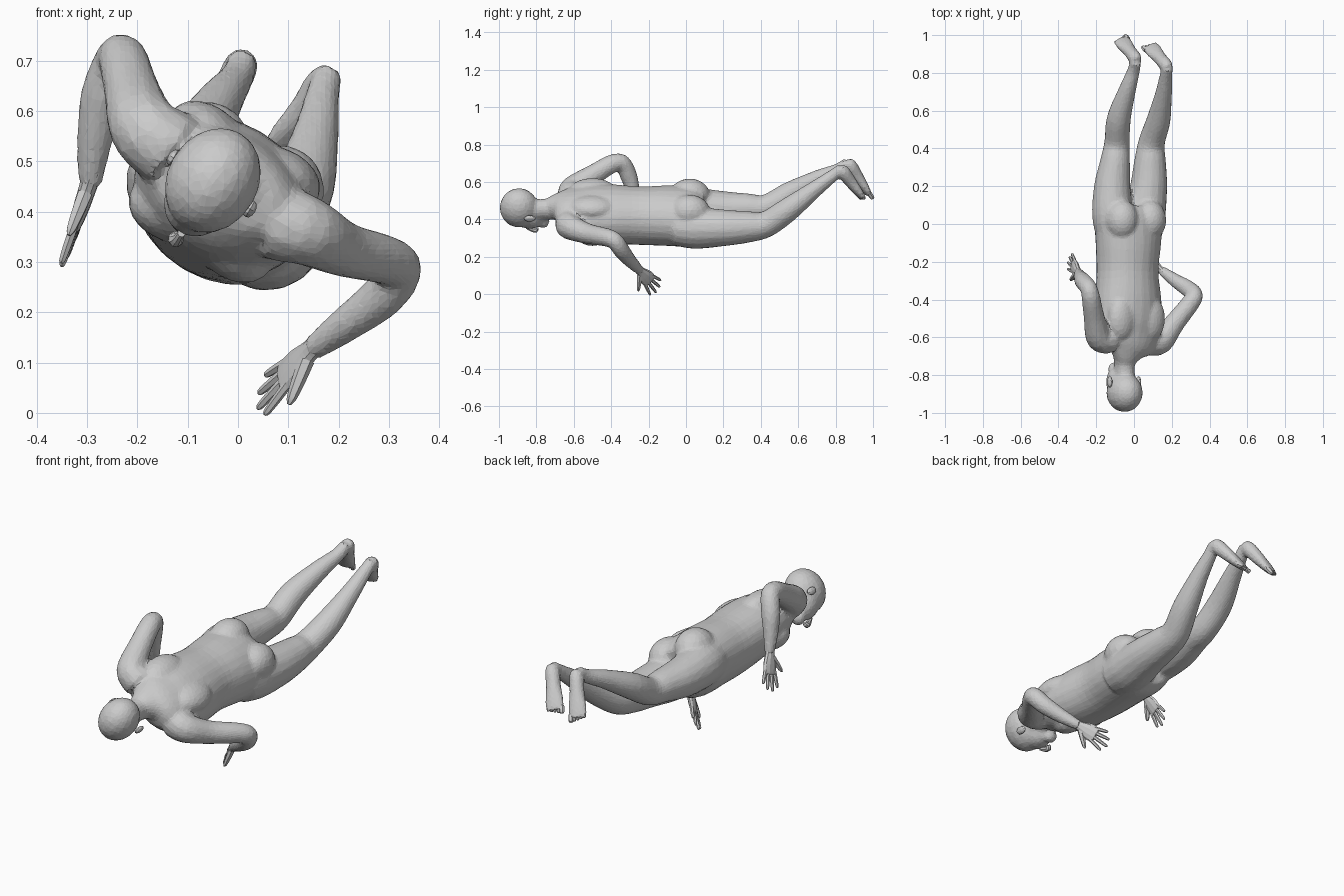
import bpy, bmesh, math
from mathutils import Vector, Matrix

cube = bpy.data.objects.get("Cube")
if cube:
    bpy.data.objects.remove(cube, do_unlink=True)

skin = bpy.data.materials.new("plain_grey")
skin.use_nodes = True
GREY = (0.6, 0.6, 0.6, 1)
skin.diffuse_color = GREY
skin.node_tree.nodes["Principled BSDF"].inputs["Base Color"].default_value = GREY

# The trunk is rolled about y: its own sideways and backward axes
ACROSS = Vector((0.86, 0, -0.51))
LENGTH = Vector((0, 1, 0))
BACK = Vector((0.51, 0, 0.86))


def tube(bm, stations, side, sides=12, steps=4):
    """Closed elliptical tube through (x, y, z, half width, half depth)."""
    p = [Vector(s) for s in stations]
    p = [p[0] * 2 - p[1]] + p + [p[-1] * 2 - p[-2]]
    path = []
    for a, b, c, d in zip(p, p[1:], p[2:], p[3:]):
        for i in range(steps):
            t = i / steps
            path.append((b * 2 + (c - a) * t + (a * 2 - b * 5 + c * 4 - d) * t * t
                         + (b * 3 - a - c * 3 + d) * t ** 3) * 0.5)
    path.append(p[-2])
    rings = []
    for i, s in enumerate(path):
        ahead, behind = path[min(i + 1, len(path) - 1)], path[max(i - 1, 0)]
        along = (Vector(ahead[:3]) - Vector(behind[:3])).normalized()
        wide = Vector(side)
        wide = (wide - along * wide.dot(along)).normalized()
        deep = along.cross(wide)
        ring = []
        for k in range(sides):
            a = 2 * math.pi * k / sides
            ring.append(bm.verts.new(Vector(s[:3]) + wide * s[3] * math.cos(a)
                                     + deep * s[4] * math.sin(a)))
        rings.append(ring)
    for r, q in zip(rings, rings[1:]):
        for k in range(sides):
            n = (k + 1) % sides
            bm.faces.new((r[k], r[n], q[n], q[k]))
    bm.faces.new(rings[0][::-1])
    bm.faces.new(rings[-1])


def round_tube(bm, stations, side, sides=12):
    tube(bm, [(x, y, z, r, r) for x, y, z, r in stations], side, sides)


def ball(bm, centre, radii, u=16, v=10):
    """Ellipsoid with radii across, along and behind the trunk axes."""
    m = Matrix((ACROSS * radii[0], LENGTH * radii[1], BACK * radii[2])).transposed()
    m = Matrix.Translation(centre) @ m.to_4x4()
    bmesh.ops.create_uvsphere(bm, u_segments=u, v_segments=v, radius=1, matrix=m)


def finish(bm, name):
    bmesh.ops.recalc_face_normals(bm, faces=bm.faces)
    mesh = bpy.data.meshes.new(name)
    bm.to_mesh(mesh)
    bm.free()
    obj = bpy.data.objects.new(name, mesh)
    bpy.context.collection.objects.link(obj)
    mesh.materials.append(skin)
    return obj


# Trunk and neck
bm = bmesh.new()
tube(bm, [(-.05, -.82, .45, .055, .06), (-.05, -.74, .455, .055, .058),
          (-.04, -.69, .465, .09, .07), (-.03, -.64, .46, .16, .10),
          (-.03, -.55, .44, .185, .135), (-.03, -.42, .43, .185, .15),
          (-.035, -.25, .42, .168, .152), (-.03, -.1, .42, .18, .155),
          (-.03, .02, .415, .188, .15), (-.03, .09, .41, .15, .12)], ACROSS, 24)

# Buttocks, shoulder blades and chest muscles
hip = Vector((-.03, .02, .42))
chest = Vector((-.03, -.5, .44))
for s in (-1, 1):
    ball(bm, hip + ACROSS * .085 * s + BACK * .075, (.09, .11, .092))
    ball(bm, chest + ACROSS * .09 * s + BACK * .085, (.08, .12, .055))
    ball(bm, chest + ACROSS * .08 * s - BACK * .09, (.08, .09, .058))

# Skull, face and jaw
ball(bm, (-.05, -.893, .462), (.092, .104, .11))
ball(bm, (-.08, -.835, .42), (.068, .085, .072))
ball(bm, (-.1, -.765, .39), (.038, .035, .038))

# Legs
round_tube(bm, [(-.1, -.06, .455, .1), (-.115, .05, .46, .108), (-.115, .2, .455, .097),
                (-.1, .33, .46, .08), (-.09, .43, .466, .068), (-.08, .56, .54, .064),
                (-.035, .71, .62, .046), (-.003, .81, .665, .034),
                (.01, .86, .7, .03)], ACROSS, 16)
round_tube(bm, [(.05, -.06, .36, .1), (.055, .05, .355, .113), (.078, .2, .355, .099),
                (.085, .33, .36, .085), (.093, .43, .375, .071), (.13, .55, .455, .064),
                (.155, .68, .555, .046), (.168, .78, .63, .034),
                (.178, .83, .67, .03)], ACROSS, 16)

# Arms
round_tube(bm, [(-.13, -.61, .52, .08), (-.185, -.6, .565, .072), (-.21, -.5, .635, .057),
                (-.228, -.39, .7, .05), (-.24, -.34, .7, .046), (-.268, -.305, .63, .046),
                (-.285, -.28, .54, .036), (-.295, -.255, .45, .024)], LENGTH)
round_tube(bm, [(.08, -.62, .38, .08), (.14, -.62, .36, .07), (.21, -.53, .325, .056),
                (.29, -.43, .305, .05), (.32, -.38, .285, .046), (.29, -.345, .235, .045),
                (.22, -.3, .18, .037), (.145, -.245, .125, .025)], BACK)

# Feet, pointed backwards with the soles turned up
FOOT_SIDE = Vector((.9, .4, -.2))
feet = {"right": ((.014, .868, .706), (-.068, .975, .535), 1),
        "left": ((.18, .828, .672), (.085, .94, .52), -1)}
for heel, toe, inner in feet.values():
    h, t = Vector(heel), Vector(toe)
    tube(bm, [(*h.lerp(t, f), w, d) for f, w, d in
              ((-.04, .025, .025), (.12, .036, .037), (.45, .036, .033),
               (.8, .046, .024), (1.03, .043, .015))], FOOT_SIDE)

# Blend everything into one faceted skin
body = finish(bm, "body")
mod = body.modifiers.new("Blend", 'REMESH')
mod.mode, mod.voxel_size = 'VOXEL', 0.01
mod = body.modifiers.new("Soften", 'SMOOTH')
mod.factor, mod.iterations = 0.5, 6
mod = body.modifiers.new("Facets", 'DECIMATE')
mod.ratio = 0.22
bpy.context.view_layer.update()
graph = bpy.context.evaluated_depsgraph_get()
blended = bpy.data.meshes.new_from_object(body.evaluated_get(graph))
body.modifiers.clear()
body.data = blended
blended.materials.clear()
blended.materials.append(skin)
blended.polygons.foreach_set("material_index", [0] * len(blended.polygons))
blended.polygons.foreach_set("use_smooth", [False] * len(blended.polygons))

# Toes
for name, (heel, toe, inner) in feet.items():
    bm = bmesh.new()
    t = Vector(toe)
    d = (t - Vector(heel)).normalized()
    for i in range(5):
        base = t + FOOT_SIDE * inner * (.032 - .016 * i) - d * (.015 + .004 * i)
        r = .013 if i == 0 else .0085
        round_tube(bm, [(*(base + d * f), r * k) for f, k in
                        ((0, 1), (.022, 1), (.034, .85), (.038, .4))], FOOT_SIDE, 6)
    finish(bm, name + "_toes")


def hand(name, wrist, direction, thumb_side):
    bm = bmesh.new()
    w, d = Vector(wrist), Vector(direction).normalized()
    s = Vector(thumb_side)
    s = (s - d * s.dot(d)).normalized()
    tube(bm, [(*(w + d * f), a, b) for f, a, b in
              ((-.025, .023, .021), (.015, .026, .018), (.06, .04, .016),
               (.1, .04, .012), (.108, .034, .008))], s, 10)
    # Four spread fingers
    for i, length in enumerate((.085, .098, .09, .07)):
        off = 1.5 - i
        way = (d + s * off * .17).normalized()
        base = w + d * (.092 - .004 * abs(off)) + s * off * .019
        round_tube(bm, [(*(base + way * length * f), .0095 * k) for f, k in
                        ((0, 1), (.5, .95), (.9, .75), (1, .35))], s, 6)
    # Thumb
    way = (d * .75 + s * .75).normalized()
    base = w + d * .025 + s * .015
    round_tube(bm, [(*(base + way * f), r) for f, r in
                    ((0, .016), (.04, .014), (.08, .01), (.095, .004))], s, 6)
    finish(bm, name)


hand("left_hand", (.15, -.25, .13), (-.6, .55, -.58), (.08, -.68, -.73))
hand("right_hand", (-.294, -.258, .462), (-.28, .38, -.87), (-.2, -.88, -.35))

# Ears and nose
for name, place in (("right_ear", (-.128, -.835, .507)), ("left_ear", (.024, -.835, .405))):
    bm = bmesh.new()
    ball(bm, place, (.012, .032, .018), 10, 6)
    finish(bm, name)
bm = bmesh.new()
tube(bm, [(-.112, -.85, .358, .008, .01), (-.12, -.825, .346, .01, .013),
          (-.124, -.803, .344, .016, .015), (-.117, -.795, .355, .012, .008)], ACROSS, 8, 2)
finish(bm, "nose")
